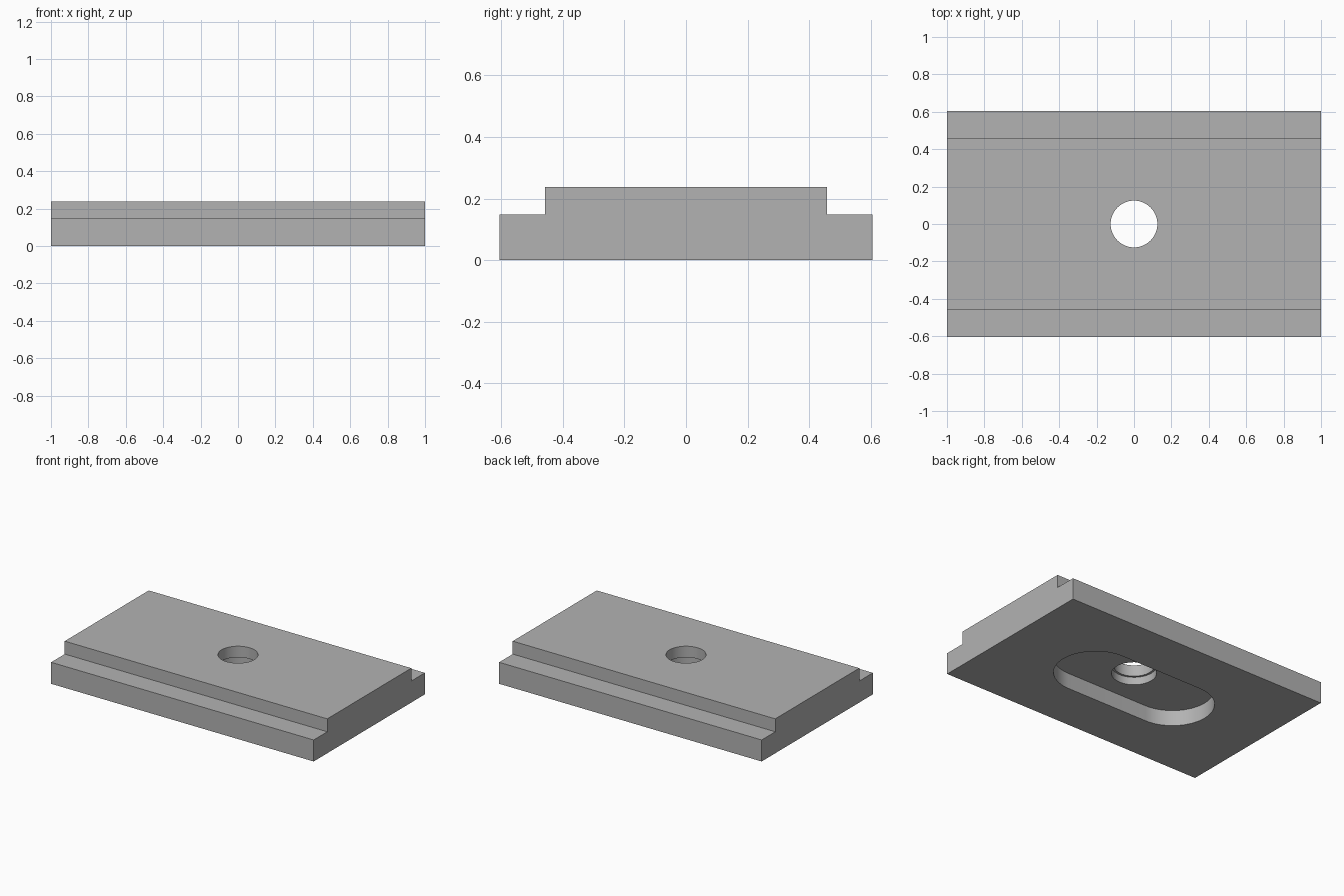
import bpy
import bmesh
from math import cos, sin, pi, radians
from mathutils import Vector

cube = bpy.data.objects.get("Cube")
if cube:
    bpy.data.objects.remove(cube)

HALF_LENGTH, HALF_WIDTH, HALF_RAISED = 1.0, 0.605, 0.457
LEDGE_Z, TOP_Z = 0.148, 0.237
POCKET_Z, STEP_Z = 0.107, 0.16
SEGMENTS = 64

grey = bpy.data.materials.new("Plain grey")
grey.use_nodes = True
grey.diffuse_color = (0.45, 0.45, 0.45, 1)
grey.node_tree.nodes["Principled BSDF"].inputs["Base Color"].default_value = grey.diffuse_color


def prism(name, outline, depth):
    """Extrude a closed outline along a vector into a solid."""
    bm = bmesh.new()
    face = bm.faces.new([bm.verts.new(p) for p in outline])
    new = bmesh.ops.extrude_face_region(bm, geom=[face])["geom"]
    bmesh.ops.translate(bm, vec=depth,
                        verts=[v for v in new if isinstance(v, bmesh.types.BMVert)])
    bmesh.ops.recalc_face_normals(bm, faces=bm.faces)
    mesh = bpy.data.meshes.new(name)
    bm.to_mesh(mesh)
    bm.free()
    mesh.materials.append(grey)
    obj = bpy.data.objects.new(name, mesh)
    bpy.context.collection.objects.link(obj)
    return obj


def slot(name, radius, offset, bottom, top):
    """Round-ended upright cutter; a zero offset gives a cylinder."""
    outline = []
    for side in (1, -1):
        for i in range(SEGMENTS // 2 + (1 if offset else 0)):
            a = -pi / 2 + 2 * pi * i / SEGMENTS
            outline.append((side * (offset + radius * cos(a)), side * radius * sin(a), bottom))
    return prism(name, outline, Vector((0, 0, top - bottom)))


# Stepped plate: half the end profile, mirrored across the middle
half = [(HALF_WIDTH, 0), (HALF_WIDTH, LEDGE_Z), (HALF_RAISED, LEDGE_Z), (HALF_RAISED, TOP_Z)]
profile = half + [(-y, z) for y, z in reversed(half)]
plate = prism("stepped_plate", [(-HALF_LENGTH, y, z) for y, z in profile],
              Vector((2 * HALF_LENGTH, 0, 0)))

# Underside pocket, wider lower bore and through hole
cutters = [
    slot("pocket_cutter", 0.26, 0.31, -0.1, POCKET_Z),
    slot("lower_bore_cutter", 0.139, 0, -0.1, STEP_Z),
    slot("through_hole_cutter", 0.125, 0, -0.1, TOP_Z + 0.1),
]
bpy.ops.object.select_all(action="DESELECT")
plate.select_set(True)
bpy.context.view_layer.objects.active = plate
for cutter in cutters:
    cut = plate.modifiers.new(cutter.name, "BOOLEAN")
    cut.operation = "DIFFERENCE"
    cut.solver = "EXACT"
    cut.object = cutter
    bpy.ops.object.modifier_apply(modifier=cut.name)
    bpy.data.objects.remove(cutter)

# Smooth round walls, crisp edges
bpy.ops.object.shade_smooth_by_angle(angle=radians(30))
